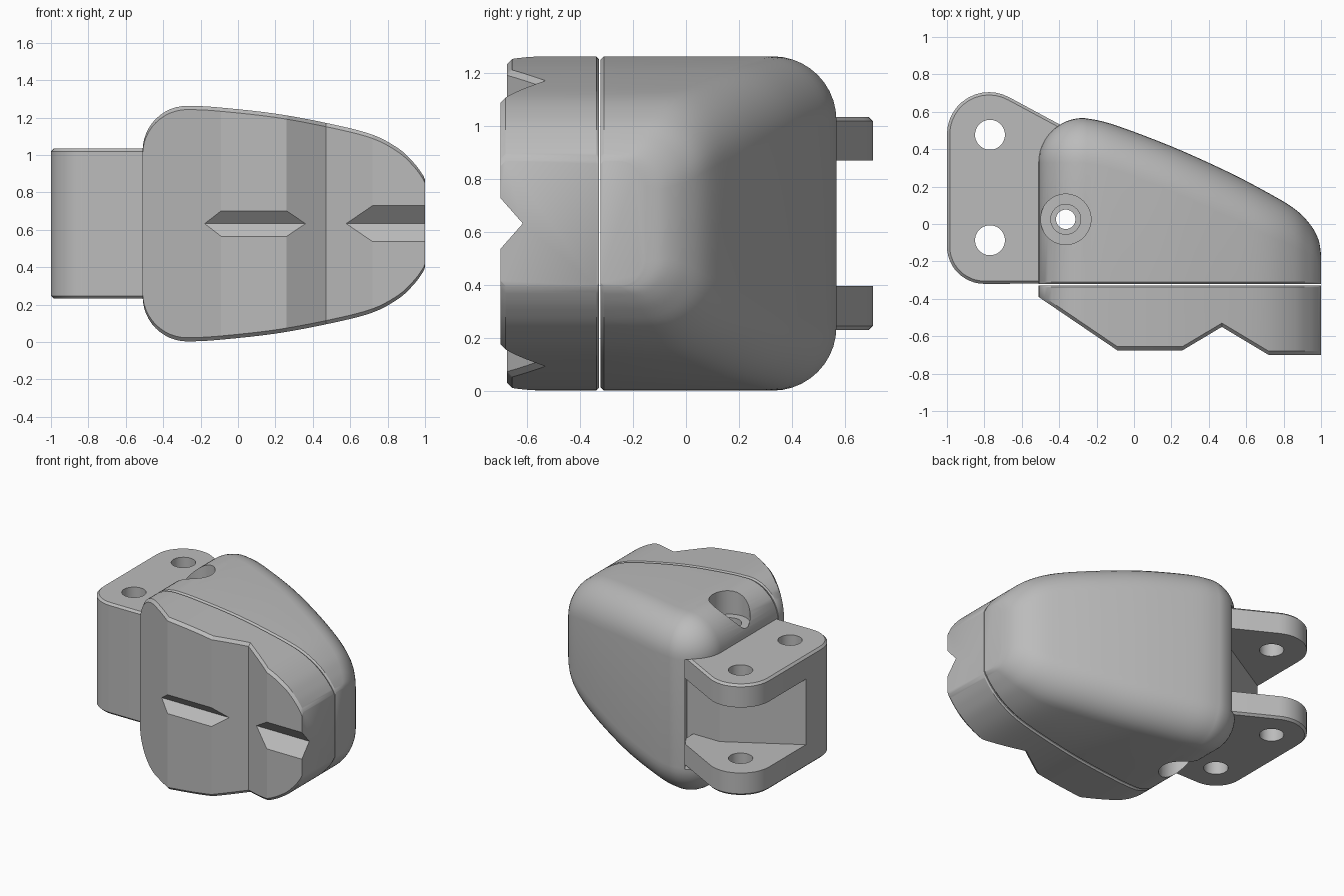
import bpy, bmesh, math
from mathutils import Vector

cube = bpy.data.objects.get("Cube")
if cube:
    bpy.data.objects.remove(cube)

MID = 0.633      # height of the symmetry plane
SEAM = -0.322    # joint between body and front cap

grey = bpy.data.materials.new("plain_grey")
grey.use_nodes = True
COLOUR = (0.5, 0.5, 0.5, 1)
grey.diffuse_color = COLOUR
grey.node_tree.nodes["Principled BSDF"].inputs["Base Color"].default_value = COLOUR


def finish(name, bm):
    bmesh.ops.recalc_face_normals(bm, faces=bm.faces)
    mesh = bpy.data.meshes.new(name)
    bm.to_mesh(mesh)
    bm.free()
    mesh.materials.append(grey)
    obj = bpy.data.objects.new(name, mesh)
    bpy.context.collection.objects.link(obj)
    return obj


def activate(obj):
    bpy.ops.object.select_all(action="DESELECT")
    obj.select_set(True)
    bpy.context.view_layer.objects.active = obj


def loft(name, rings):
    bm = bmesh.new()
    loops = [[bm.verts.new(p) for p in ring] for ring in rings]
    n = len(loops[0])
    for a, b in zip(loops, loops[1:]):
        for i in range(n):
            j = (i + 1) % n
            bm.faces.new((a[i], a[j], b[j], b[i]))
    bm.faces.new(loops[0])
    bm.faces.new(loops[-1])
    return finish(name, bm)


def prism(name, plan, z0, z1):
    return loft(name, [[(x, y, z) for x, y in plan] for z in (z0, z1)])


def cylinder(x, y, z0, z1, r0, r1=None):
    r1 = r0 if r1 is None else r1
    turn = [math.tau * i / 48 for i in range(48)]
    return loft("cutter", [[(x + r * math.cos(a), y + r * math.sin(a), z) for a in turn]
                           for r, z in ((r0, z0), (r1, z1))])


def combine(obj, other, operation="DIFFERENCE"):
    activate(obj)
    mod = obj.modifiers.new("combine", "BOOLEAN")
    mod.operation, mod.object, mod.solver = operation, other, "EXACT"
    bpy.ops.object.modifier_apply(modifier=mod.name)
    bpy.data.objects.remove(other)


def smooth(obj, degrees=25):
    activate(obj)
    bpy.ops.object.shade_smooth_by_angle(angle=math.radians(degrees))


def arc(cx, cy, r, a0, a1, n=12):
    return [(cx + r * math.cos(math.radians(a0 + (a1 - a0) * i / n)),
             cy + r * math.sin(math.radians(a0 + (a1 - a0) * i / n))) for i in range(n + 1)]


# Outline along x: half height, back depth, back fillet radius
outline = []
for i in range(13):
    a = math.radians(90 * i / 12)
    s = max(0.24 * math.sin(a), 0.004)
    outline.append(Vector((-0.27 - 0.24 * math.cos(a), 0.39 + s, 0.327 + s, s)))
stations = [Vector(p + (0,)) if len(p) == 3 else Vector(p) for p in (
    (-0.27, 0.63, 0.567, 0.24), (-0.12, 0.623, 0.535, 0.24), (0.2, 0.588, 0.415, 0.24),
    (0.5, 0.532, 0.28, 0.24), (0.72, 0.475, 0.165, 0.23), (0.86, 0.4, 0.08, 0.2),
    (0.94, 0.325, 0.0, 0.17), (0.985, 0.265, -0.08, 0.13), (1.0, 0.235, -0.16, 0.1))]
pts = [stations[0]] + stations + [stations[-1]]
for p0, p1, p2, p3 in zip(pts, pts[1:], pts[2:], pts[3:]):
    for k in range(1, 6):
        t = k / 5
        outline.append(0.5 * (2 * p1 + (p2 - p0) * t + (2 * p0 - 5 * p1 + 4 * p2 - p3) * t ** 2
                              + (3 * p1 - p0 - 3 * p2 + p3) * t ** 3))


def lerp(table, x):
    for a, b in zip(table, table[1:]):
        if x <= b[0]:
            t = (x - a[0]) / (b[0] - a[0])
            return a[1] + (b[1] - a[1]) * t
    return table[-1][1]


def section(x, half):
    upper = [(x, y, MID + z) for y, z in half]
    return upper + [(x, y, MID - z) for y, z in reversed(half)]


# Rounded body with filleted back edges
rings = []
for x, h, back, r in outline:
    half = [(SEAM, h - 0.012), (SEAM + 0.012, h)] + arc(back - r, h - r, r, 90, 0, 10)
    rings.append(section(x, half))
body = loft("body", rings)

# Open pocket in the body between the bracket plates
pocket = [(-0.7, 0.345), (-0.25, 0.345), (-0.375, 0.55), (-0.375, 0.7), (-0.7, 0.7)]
combine(body, prism("cutter", pocket, 0.235, 1.03))

# Faceted front cap following the same outline
face = [(-0.51, -0.39), (-0.09, -0.675), (0.26, -0.675), (0.47, -0.55), (0.72, -0.7), (1.0, -0.7)]
heights = [(p[0], p[1]) for p in outline]
xs = sorted({round(p[0], 4) for p in outline} | {p[0] for p in face})
rings = []
for x in xs:
    h, front = lerp(heights, x), lerp(face, x)
    back = SEAM - 0.006
    rings.append(section(x, [(front, h - 0.02), (front + 0.02, h), (back - 0.01, h), (back, h - 0.01)]))
cap = loft("front_cap", rings)

# Horizontal V groove across the cap
groove = [(-0.8, 0.21), (-0.615, 0), (-0.8, -0.21)]
combine(cap, loft("cutter", [[(x, y, MID + z) for y, z in groove] for x in (-0.6, 1.2)]))

# Hinge bracket: two plates joined by a solid web
plan = (arc(-0.8, -0.12, 0.2, 180, 270) + [(-0.3, SEAM + 0.004), (-0.3, 0.48)]
        + arc(-0.775, 0.48, 0.225, 60, 180))
bracket = prism("hinge_bracket", plan, 0.232, 1.034)
activate(bracket)
bevel = bracket.modifiers.new("edge", "BEVEL")
bevel.width, bevel.segments, bevel.limit_method = 0.015, 1, "ANGLE"
bevel.angle_limit = math.radians(60)
bpy.ops.object.modifier_apply(modifier=bevel.name)
gap = [(-1.1, 0.003), (-0.51, 0.345), (-0.2, 0.345), (-0.2, 0.9), (-1.1, 0.9)]
combine(bracket, prism("cutter", gap, 0.397, 0.87))

# Hinge pin holes
for y in (0.477, -0.087):
    combine(bracket, cylinder(-0.77, y, 0, 1.4, 0.08))

# Stepped bolt hole from both sides
BOLT = (-0.365, 0.025)
for side in (1, -1):
    for depth, radius in ((0.46, 0.135), (0.4, 0.08)):
        combine(body, cylinder(*BOLT, MID + side * depth, MID + side * 0.8, radius))
    combine(bracket, cylinder(*BOLT, MID + side * 0.4, MID + side * 0.8, 0.08))
for part in (body, bracket):
    combine(part, cylinder(*BOLT, -0.1, 1.4, 0.052))

for part in (body, cap, bracket):
    smooth(part)
